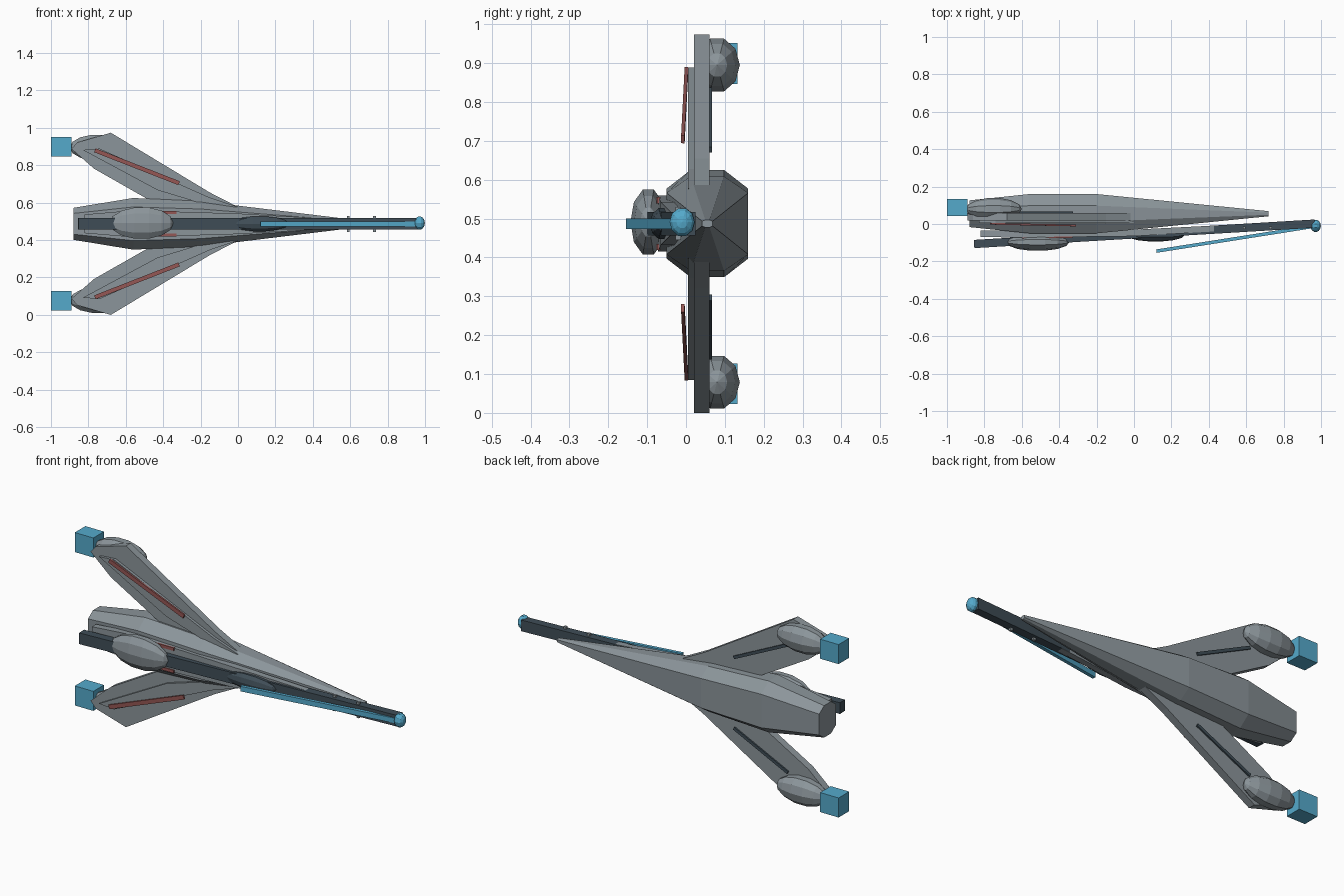
import bpy, bmesh, math
from mathutils import Vector, Matrix

if "Cube" in bpy.data.objects:
    bpy.data.objects.remove(bpy.data.objects["Cube"])

CZ = 0.487  # height of the symmetry plane


def material(name, rgb):
    m = bpy.data.materials.new(name)
    m.diffuse_color = (*rgb, 1)
    m.use_nodes = True
    m.node_tree.nodes["Principled BSDF"].inputs["Base Color"].default_value = m.diffuse_color
    return m


GREY = material("hull grey", (0.26, 0.30, 0.325))
DARK = material("dark slate", (0.05, 0.075, 0.095))
BLUE = material("glow blue", (0.09, 0.40, 0.60))
RED = material("dull red", (0.30, 0.095, 0.09))


def finish(name, bm, mat):
    bmesh.ops.recalc_face_normals(bm, faces=bm.faces)
    me = bpy.data.meshes.new(name)
    bm.to_mesh(me)
    bm.free()
    me.materials.append(mat)
    ob = bpy.data.objects.new(name, me)
    bpy.context.collection.objects.link(ob)
    return ob


def loft(name, rings, mat):
    """Skin a list of closed rings and cap both ends."""
    bm = bmesh.new()
    rows = [[bm.verts.new(p) for p in r] for r in rings]
    n = len(rows[0])
    for a, b in zip(rows, rows[1:]):
        for i in range(n):
            j = (i + 1) % n
            bm.faces.new((a[i], a[j], b[j], b[i]))
    bm.faces.new(rows[0])
    bm.faces.new(rows[-1])
    return finish(name, bm, mat)


def slab(name, outline, y0, y1, side, mat):
    """Flat plate from an (x, distance from centre) outline."""
    return loft(name, [[(x, y, CZ + side * d) for x, d in outline]
                       for y in (y0, y1)], mat)


def bar(name, a, b, width, thick, mat):
    """Box running from a to b, thin along y."""
    a, b = Vector(a), Vector(b)
    ax = (b - a).normalized()
    az = ax.cross(Vector((0, 1, 0))).normalized()
    ay = az.cross(ax)
    rot = Matrix((ax, ay, az)).transposed().to_4x4()
    bm = bmesh.new()
    bmesh.ops.create_cube(bm, size=1, matrix=Matrix.Translation((a + b) / 2) @ rot
                          @ Matrix.Diagonal(((b - a).length, thick, width, 1)))
    return finish(name, bm, mat)


def ellipsoid(name, centre, radii, mat, seg=10, rings=7):
    """Low-poly ellipsoid with its poles along x."""
    bm = bmesh.new()
    bmesh.ops.create_uvsphere(
        bm, u_segments=seg, v_segments=rings, radius=1,
        matrix=Matrix.Translation(centre) @ Matrix.Diagonal((*radii, 1))
        @ Matrix.Rotation(math.pi / 2, 4, 'Y'))
    return finish(name, bm, mat)


# Main hull: eight-sided sections (x, y scale, z scale)
octagon = [(.105, .09), (.043, .138), (-.043, .138), (-.105, .09),
           (-.105, -.09), (-.043, -.138), (.043, -.138), (.105, -.09)]
loft("main_hull", [[(x, .055 + y * sy, CZ + z * sz) for y, z in octagon]
                   for x, sy, sz in ((-.88, .68, .62), (-.56, 1, 1),
                                     (-.2, 1, .88), (.72, .13, .07))], GREY)

# Tapered belly plate in front of the hull (x, half width, y front, y back)
loft("belly_plate", [[(x, f, CZ - w), (x, f, CZ + w), (x, b, CZ + w), (x, b, CZ - w)]
                     for x, w, f, b in ((-.82, .05, -.07, -.035), (-.56, .072, -.072, -.035),
                                        (0, .055, -.065, -.03), (.6, .02, -.03, .0))], GREY)

# Long spine beam, nose tip and lower rod
bar("spine_beam", (-.855, -.107, CZ), (.965, .002, CZ), .06, .044, DARK)
ellipsoid("nose_tip", (.971, -.01, CZ + .004), (.028, .033, .038), BLUE)
bar("lower_rod", (.12, -.145, CZ), (.965, -.012, CZ), .027, .018, BLUE)

# Pods along the spine
ellipsoid("belly_pod", (-.515, -.097, CZ + .004), (.17, .047, .09), GREY)
ellipsoid("forward_fairing", (.115, -.06, CZ), (.155, .034, .043), DARK)

# Cross pins on the beam
for x in (.59, .73):
    bar("beam_pin", (x - .007, -.02, CZ), (x + .007, -.02, CZ), .085, .014, GREY)

wing = [(-.89, .40), (-.77, .295), (-.48, .13), (-.3, .07), (0, .09),
        (-.15, .167), (-.68, .487), (-.86, .435)]
panel = [(-.83, .395), (-.74, .402), (-.15, .14), (0, .09), (-.1, .08), (-.43, .18)]

for side, label in ((1, "upper"), (-1, "lower")):
    def z(d):
        return CZ + side * d

    # Swept wing and its raised panel
    slab(label + "_wing", wing, .02, .06, side, GREY)
    slab(label + "_wing_panel", panel, .005, .022, side, GREY)
    # Wing tip engine with blue exhaust block
    ellipsoid(label + "_engine", (-.75, .08, z(.408)), (.15, .06, .073), GREY)
    bar(label + "_exhaust", (-1, .088, z(.412)), (-.89, .088, z(.412)), .105, .09, BLUE)
    # Stripes on the front and back of the wing and on the belly
    bar(label + "_red_stripe", (-.765, .001, z(.393)), (-.315, -.008, z(.217)), .022, .009, RED)
    bar(label + "_back_stripe", (-.65, .063, z(.343)), (-.33, .063, z(.19)), .016, .009, DARK)
    bar(label + "_belly_stripe", (-.6, -.073, z(.06)), (-.33, -.07, z(.06)), .016, .009, RED)
